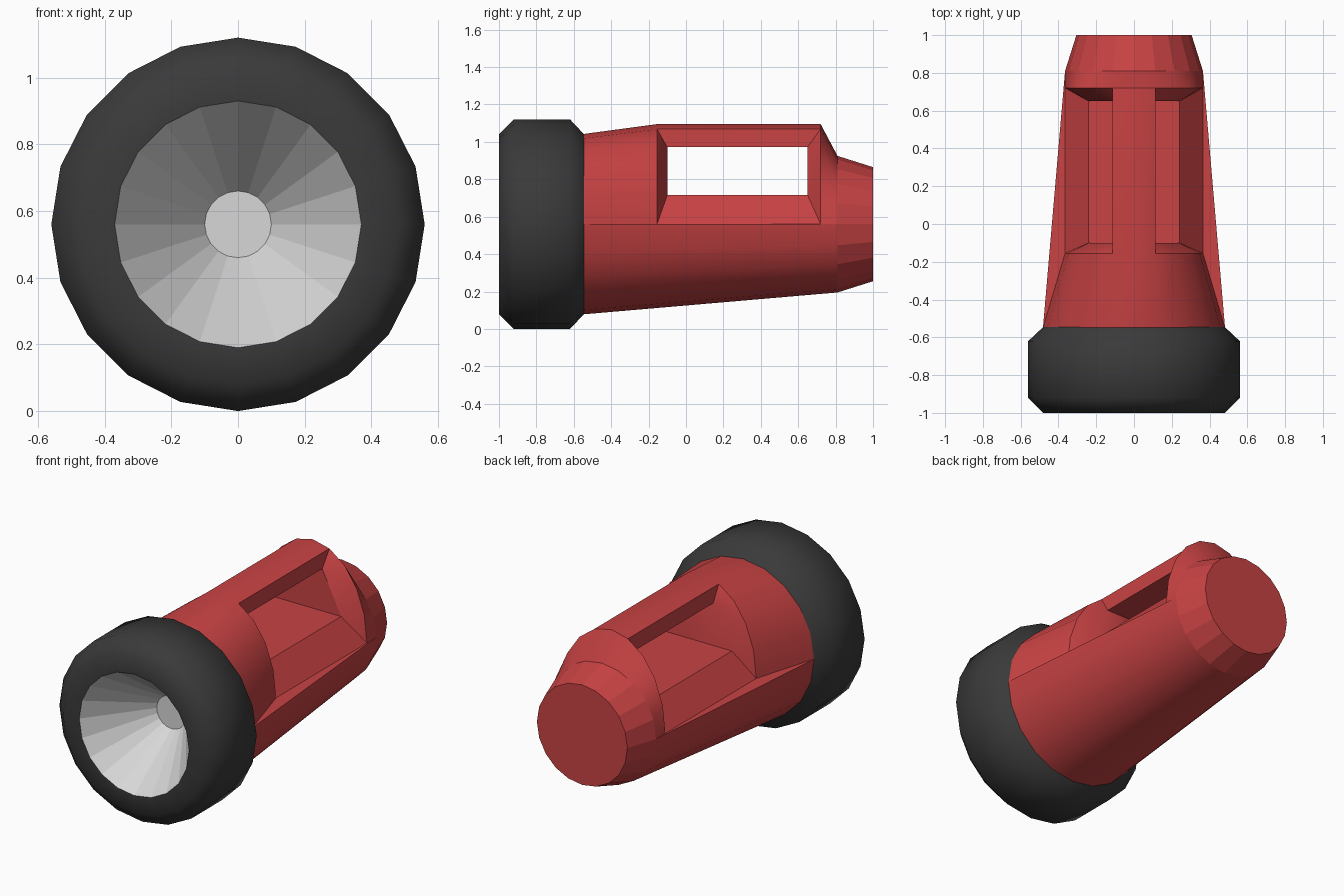
import bpy, bmesh, math

if "Cube" in bpy.data.objects:
    bpy.data.objects.remove(bpy.data.objects["Cube"])

N = 20           # sides of every round part
CZ = 0.56        # height of the torch axis


def material(name, rgb):
    m = bpy.data.materials.new(name)
    m.diffuse_color = (*rgb, 1)
    m.use_nodes = True
    m.node_tree.nodes["Principled BSDF"].inputs["Base Color"].default_value = m.diffuse_color
    return m


RED = material("red plastic", (0.58, 0.055, 0.057))
BLACK = material("dark grey rubber", (0.042, 0.042, 0.042))
SILVER = material("silver reflector", (0.68, 0.68, 0.68))


def finish(bm, name, mat, angle=None):
    mesh = bpy.data.meshes.new(name)
    bm.to_mesh(mesh)
    bm.free()
    mesh.materials.append(mat)
    ob = bpy.data.objects.new(name, mesh)
    bpy.context.collection.objects.link(ob)
    if angle:
        bpy.ops.object.select_all(action='DESELECT')
        ob.select_set(True)
        bpy.context.view_layer.objects.active = ob
        bpy.ops.object.shade_smooth_by_angle(angle=math.radians(angle))
    return ob


def ring(bm, y, rx, top=None):
    """Ring of N points around the axis, starting at the top; top stretches its height."""
    pts = []
    for k in range(N):
        a = 2 * math.pi * k / N
        pts.append(bm.verts.new((rx * math.sin(a), y, CZ + (top or rx) * math.cos(a))))
    return pts


def bridge(bm, a, b, ks):
    for k in ks:
        bm.faces.new((a[k % N], a[(k + 1) % N], b[(k + 1) % N], b[k % N]))


def lathe(bm, profile):
    rings = [ring(bm, y, r) for r, y in profile]
    for a, b in zip(rings, rings[1:]):
        bridge(bm, a, b, range(N))
    return rings


# Rubber head
bm = bmesh.new()
lathe(bm, [(0.37, -1), (0.48, -1), (0.56, -0.92), (0.56, -0.62), (0.475, -0.54)])
finish(bm, "head_ring", BLACK, 50)

# Faceted reflector with flat lamp disc
bm = bmesh.new()
rings = lathe(bm, [(0.10, -0.64), (0.37, -1)])
bm.faces.new(rings[0][::-1])
finish(bm, "reflector", SILVER)

# Body: tapered lower half, raised upper half with a hand opening
bm = bmesh.new()
base = ring(bm, -0.55, 0.482)
tail = ring(bm, 0.81, 0.365)
end = ring(bm, 1.0, 0.305)
front = ring(bm, -0.155, 0.365, 0.535)
back = ring(bm, 0.72, 0.365, 0.535)
bridge(bm, base, tail, range(5, 15))
bridge(bm, base, front, range(-5, 5))
bridge(bm, back, tail, range(-5, 5))
bridge(bm, tail, end, range(N))
bm.faces.new(end)
bridge(bm, front, back, range(-1, 1))     # top of the grip bar

# Pocket frames on both sides, bevelled into the opening
inner = {}
for s in (1, -1):
    for y in (-0.10, 0.65):
        inner[s, y] = [bm.verts.new((s * x, y, z)) for x, z in ((0.113, 0.972), (0.24, 0.715))]
    f, b = inner[s, -0.10], inner[s, 0.65]
    for outer, inn in ((front, f), (back, b)):
        rim = [outer[s * k % N] for k in range(1, 6)]
        bm.faces.new((rim[0], rim[1], inn[0]))
        bm.faces.new((rim[1], rim[2], inn[0]))
        bm.faces.new((rim[2], rim[3], inn[1], inn[0]))
        bm.faces.new((rim[3], rim[4], inn[1]))
    bm.faces.new((front[s], back[s], b[0], f[0]))                      # bar side
    bm.faces.new((front[s * 5 % N], back[s * 5 % N], b[1], f[1]))      # sloped floor
    k = s * 5 % N
    bm.faces.new((base[k], tail[k], back[k], front[k]))                # narrow ledge

# Inside of the opening: end walls, floor, underside of the bar
for y in (-0.10, 0.65):
    r, l = inner[1, y], inner[-1, y]
    bm.faces.new((r[0], r[1], l[1], l[0]))
for i in (0, 1):
    bm.faces.new((inner[1, -0.10][i], inner[1, 0.65][i], inner[-1, 0.65][i], inner[-1, -0.10][i]))

used = [v for v in bm.verts if not v.link_faces]
bmesh.ops.delete(bm, geom=used, context='VERTS')
bmesh.ops.recalc_face_normals(bm, faces=bm.faces[:])
body = finish(bm, "body", RED, 30)

# Tail end keeps flat facets
for p in body.data.polygons:
    if min(body.data.vertices[i].co.y for i in p.vertices) > 0.8:
        p.use_smooth = False
